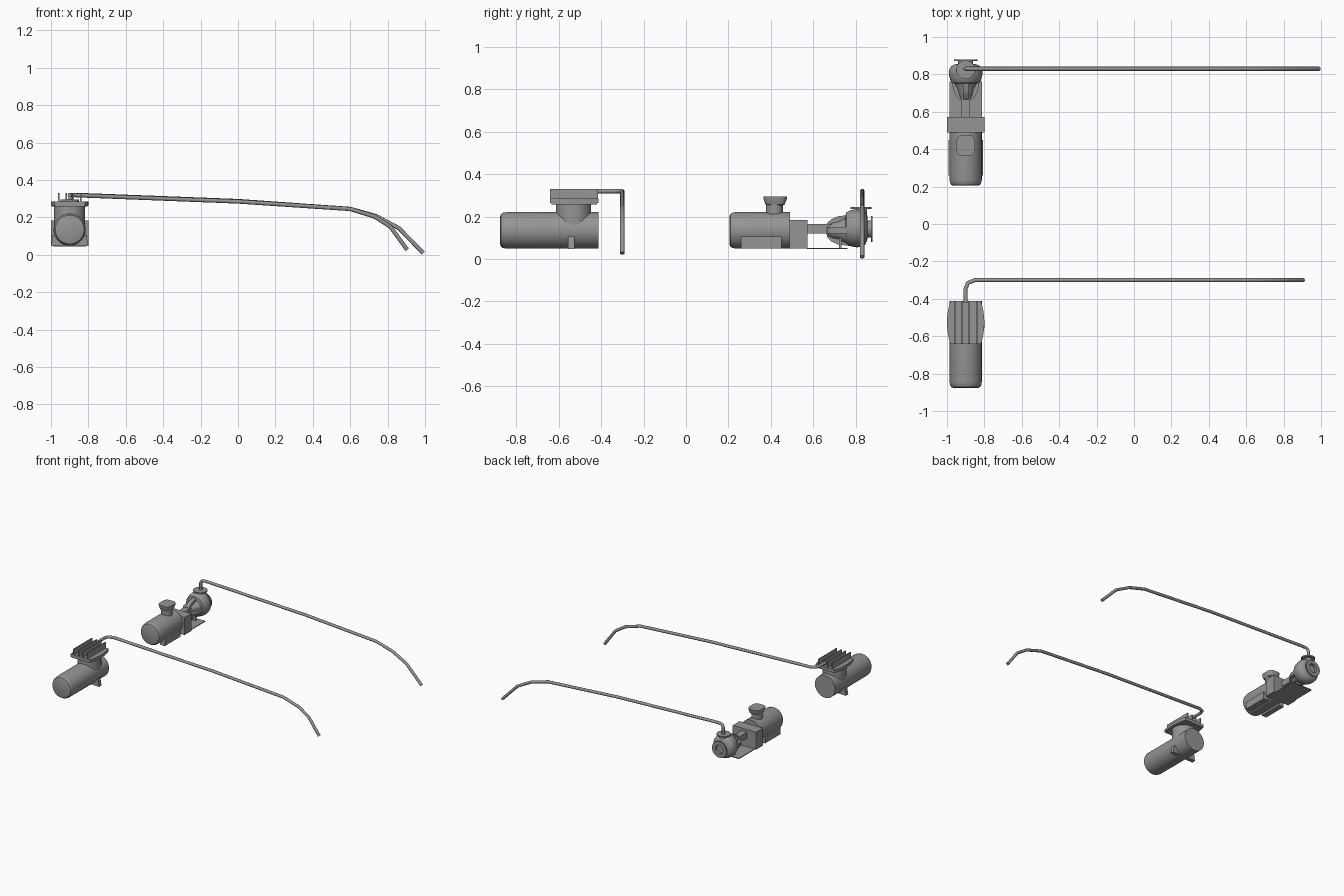
import bpy, bmesh, math
from mathutils import Vector, Matrix

if "Cube" in bpy.data.objects:
    bpy.data.objects.remove(bpy.data.objects["Cube"])

X = -0.9   # shared centre line of both pumps
Z = 0.135  # shaft height

grey = bpy.data.materials.new("dark_grey")
grey.diffuse_color = (0.3, 0.3, 0.3, 1)
grey.use_nodes = True
grey.node_tree.nodes["Principled BSDF"].inputs["Base Color"].default_value = grey.diffuse_color


def finish(name, bm, smooth=True):
    bmesh.ops.recalc_face_normals(bm, faces=bm.faces)
    me = bpy.data.meshes.new(name)
    bm.to_mesh(me)
    bm.free()
    me.materials.append(grey)
    ob = bpy.data.objects.new(name, me)
    bpy.context.collection.objects.link(ob)
    if smooth:
        bpy.ops.object.select_all(action='DESELECT')
        ob.select_set(True)
        bpy.context.view_layer.objects.active = ob
        bpy.ops.object.shade_smooth_by_angle(angle=math.radians(35))
    return ob


def loft(name, rings):
    """Skin a stack of equal-length point rings and cap both ends."""
    bm = bmesh.new()
    rows = [[bm.verts.new(p) for p in ring] for ring in rings]
    n = len(rows[0])
    for a, b in zip(rows, rows[1:]):
        for i in range(n):
            j = (i + 1) % n
            bm.faces.new((a[i], a[j], b[j], b[i]))
    bm.faces.new(rows[0])
    bm.faces.new(rows[-1])
    return finish(name, bm)


def lathe(name, profile, origin, axis='y', n=40):
    """Revolve (radius, distance) pairs about the y or z axis."""
    rings = []
    for r, h in profile:
        ring = []
        for i in range(n):
            a = 2 * math.pi * i / n
            u, v = r * math.cos(a), r * math.sin(a)
            ring.append(Vector(origin) + Vector((u, h, v) if axis == 'y' else (u, v, h)))
        rings.append(ring)
    return loft(name, rings)


def box(name, x0, x1, y0, y1, z0, z1):
    bm = bmesh.new()
    bmesh.ops.create_cube(bm, size=1)
    for v in bm.verts:
        v.co = ((x0 + x1) / 2 + v.co.x * (x1 - x0),
                (y0 + y1) / 2 + v.co.y * (y1 - y0),
                (z0 + z1) / 2 + v.co.z * (z1 - z0))
    return finish(name, bm, False)


def prism(name, pts, direction):
    """Extrude a flat outline of 3D points along a vector."""
    return loft(name, [pts, [Vector(p) + Vector(direction) for p in pts]])


def pipe(name, pts, r=0.011):
    cu = bpy.data.curves.new(name, 'CURVE')
    cu.dimensions = '3D'
    cu.bevel_depth = r
    cu.bevel_resolution = 4
    cu.use_fill_caps = True
    cu.materials.append(grey)
    sp = cu.splines.new('POLY')
    sp.points.add(len(pts) - 1)
    for p, c in zip(sp.points, pts):
        p.co = (*c, 1)
    ob = bpy.data.objects.new(name, cu)
    bpy.context.collection.objects.link(ob)


# --- Front pump: horizontal motor with upright finned head ---
lathe("front_motor", [(0.066, 0), (0.077, 0.004), (0.083, 0.014), (0.086, 0.03), (0.086, 0.463)],
      (X, -0.876, Z))
lathe("front_neck", [(0.083, 0.13), (0.083, 0.262)], (X, -0.53, 0), 'z')


def head_outline(w_mid, w_end, y0, y1, z):
    pts = []
    for s in (1, -1):
        for i in range(9):
            t = -1 + i / 4
            y = (y0 + y1) / 2 + s * t * (y1 - y0) / 2
            pts.append((X + s * (w_end + (w_mid - w_end) * (1 - t * t)), y, z))
    return pts


prism("front_head_lower", head_outline(0.096, 0.078, -0.635, -0.42, 0.258), (0, 0, 0.008))
prism("front_head_plate", head_outline(0.1, 0.082, -0.642, -0.413, 0.264), (0, 0, 0.022))
for k, dx in enumerate((-0.058, -0.018, 0.018, 0.058)):
    box(f"front_head_fin_{k}", X + dx - 0.004, X + dx + 0.004, -0.64, -0.415, 0.284, 0.331)
# Flared feet
for s in (-1, 1):
    prism(f"front_foot_{s}",
          [(X + s * 0.03, -0.555, 0.05), (X + s * 0.1, -0.555, 0.048),
           (X + s * 0.09, -0.555, 0.105), (X + s * 0.05, -0.555, 0.105)], (0, 0.03, 0))
pipe("front_hose", [(X, -0.42, 0.32), (X, -0.345, 0.32), (X + 0.012, -0.315, 0.32),
                    (X + 0.05, -0.3, 0.318),
                    (0, -0.3, 0.285), (0.6, -0.3, 0.245), (0.73, -0.3, 0.205),
                    (0.815, -0.3, 0.15), (0.905, -0.3, 0.027)])

# --- Rear pump: motor, coupling and volute ---
lathe("rear_motor", [(0.066, 0), (0.077, 0.004), (0.083, 0.014), (0.086, 0.03), (0.086, 0.285)],
      (X, 0.205, Z))
for s in (-1, 1):
    a, b = sorted((X + s * 0.05, X + s * 0.092))
    box(f"rear_motor_foot_{s}", a, b, 0.26, 0.45, 0.05, 0.105)

# Terminal box: round neck under a rounded square lid
lathe("terminal_neck", [(0.04, 0.2), (0.04, 0.262)], (X, 0.417, 0), 'z')
lid = []
for r, z in ((0.036, 0.252), (0.046, 0.258), (0.055, 0.284), (0.056, 0.295)):
    ring = []
    for i in range(32):
        c, s = math.cos(math.pi * i / 16), math.sin(math.pi * i / 16)
        ring.append((X + r * 0.88 * math.copysign(abs(c) ** 0.55, c),
                     0.42 + r * math.copysign(abs(s) ** 0.55, s), z))
    lid.append(ring)
loft("terminal_lid", lid)

# Coupling housing, base plate and shaft casing
box("coupling_housing", X - 0.1, X + 0.1, 0.488, 0.572, 0.05, 0.185)
box("base_plate", X - 0.087, X + 0.087, 0.57, 0.762, 0.046, 0.052)
box("shaft_casing", X - 0.024, X + 0.024, 0.565, 0.69, 0.12, 0.166)
box("pump_support", X - 0.03, X + 0.03, 0.722, 0.734, 0.05, 0.1)

# Bearing bracket bowl with ribs
lathe("bearing_bracket", [(0.03, 0.67), (0.038, 0.69), (0.044, 0.72), (0.06, 0.75),
                          (0.07, 0.77)], (X, 0, Z))
for k in range(4):
    dirv = Matrix.Rotation(math.pi / 2 * k, 3, 'Y') @ Vector((1, 0, 0))
    side = dirv.cross(Vector((0, 1, 0))) * 0.03
    pts = [Vector((X, y, Z)) + dirv * r - side / 2
           for r, y in ((0.01, 0.662), (0.034, 0.665), (0.052, 0.685), (0.066, 0.715),
                        (0.074, 0.775), (0.01, 0.775))]
    prism(f"bracket_rib_{k}", pts, side)

# Volute, hollow suction flange and upright discharge
lathe("volute", [(0.05, 0.75), (0.074, 0.755), (0.082, 0.768), (0.088, 0.79), (0.09, 0.808),
                 (0.087, 0.828), (0.077, 0.844), (0.06, 0.853), (0.042, 0.856)], (X, 0, Z + 0.01))
lathe("suction_flange", [(0.04, 0.84), (0.04, 0.872), (0.062, 0.872), (0.062, 0.88),
                         (0.034, 0.88), (0.034, 0.858)], (X, 0, Z + 0.006))
lathe("discharge_neck", [(0.032, 0.17), (0.026, 0.245)], (X, 0.825, 0), 'z')
lathe("discharge_flange", [(0.05, 0.236), (0.05, 0.245)], (X, 0.825, 0), 'z')
pipe("rear_hose", [(X, 0.83, 0.24), (X, 0.83, 0.295), (X + 0.008, 0.83, 0.312),
                   (X + 0.022, 0.83, 0.319), (X + 0.06, 0.83, 0.32), (0, 0.83, 0.288),
                   (0.6, 0.83, 0.246), (0.74, 0.83, 0.207), (0.86, 0.83, 0.143),
                   (0.99, 0.83, 0.01)])
